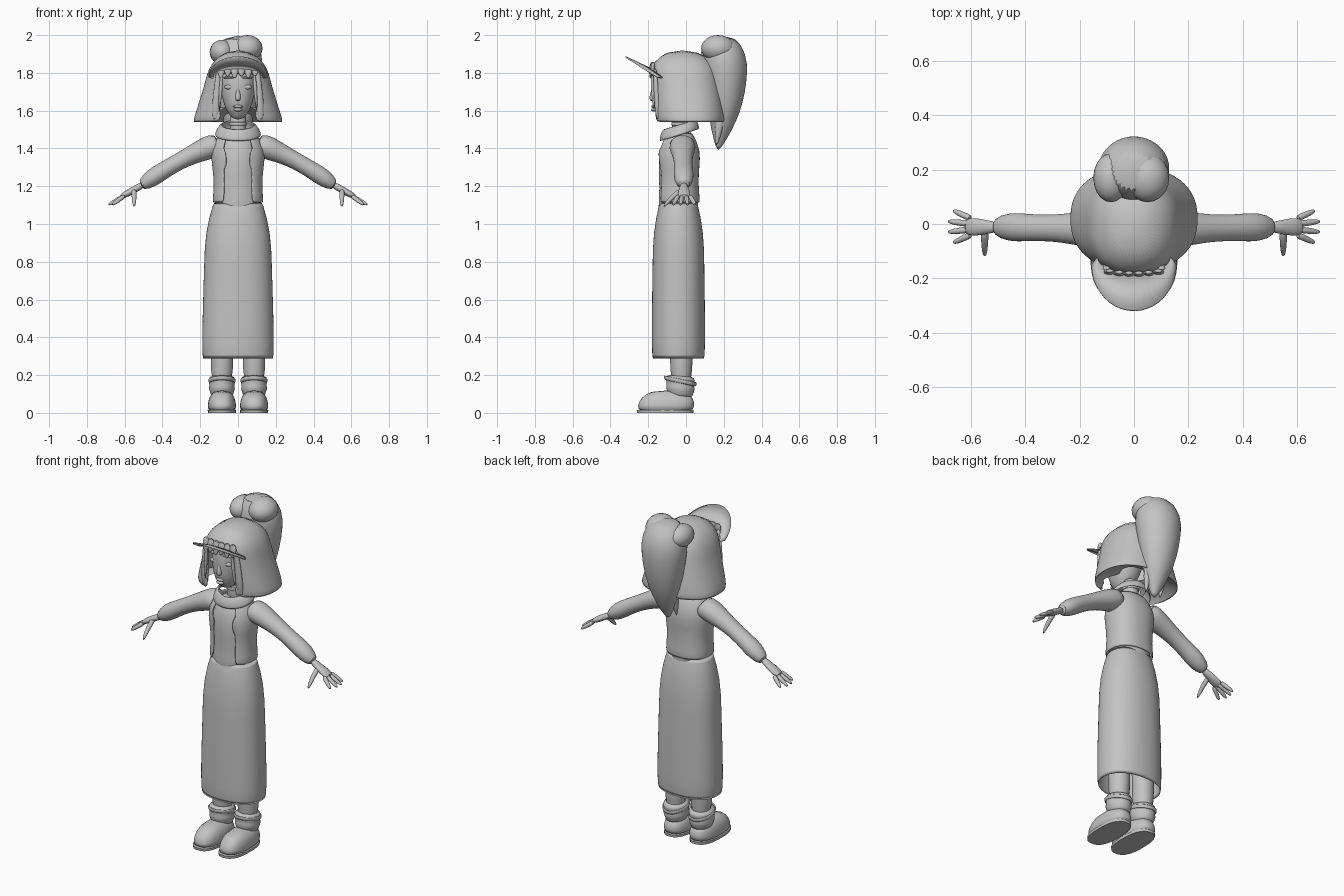
import bpy, bmesh, math
from mathutils import Vector

cube = bpy.data.objects.get("Cube")
if cube:
    bpy.data.objects.remove(cube, do_unlink=True)

GREY = (0.55, 0.55, 0.55, 1)
grey = bpy.data.materials.new("plain grey")
grey.use_nodes = True
grey.diffuse_color = GREY
grey.node_tree.nodes["Principled BSDF"].inputs["Base Color"].default_value = GREY


def finish(name, bm, subsurf=True, thickness=0):
    """Turn a bmesh into a smooth shaded object."""
    bmesh.ops.recalc_face_normals(bm, faces=bm.faces)
    mesh = bpy.data.meshes.new(name)
    bm.to_mesh(mesh)
    bm.free()
    mesh.materials.append(grey)
    part = bpy.data.objects.new(name, mesh)
    bpy.context.collection.objects.link(part)
    bpy.ops.object.select_all(action='DESELECT')
    part.select_set(True)
    bpy.context.view_layer.objects.active = part
    bpy.ops.object.shade_smooth_by_angle(angle=math.radians(50))
    if thickness:
        part.modifiers.new("thickness", 'SOLIDIFY').thickness = thickness
    if subsurf:
        smooth = part.modifiers.new("smooth", 'SUBSURF')
        smooth.levels = smooth.render_levels = 1


def signed_power(value, exponent):
    return math.copysign(abs(value) ** exponent, value)


def sweep(name, start, end, radii, depth=(1, 1), bend=(0, 0, 0), sides=24,
          power=2, tilt=0, caps=True, cut=None, **options):
    """Sweep evenly spaced rounded rings from start to end.

    Upright parts get level rings; depth scales each ring from front to back.
    """
    start, end, bend = Vector(start), Vector(end), Vector(bend)
    axis = end - start
    if abs(axis.z) > abs(axis.x) + abs(axis.y):
        axis = Vector((0, 0, 1))
    axis.normalize()
    across = Vector((0, 1, 0)) - axis * axis.y
    across.normalize()
    side = across.cross(axis)
    bm = bmesh.new()
    loops = []
    for i, radius in enumerate(radii):
        t = i / (len(radii) - 1)
        centre = start.lerp(end, t) + bend * math.sin(math.pi * t)
        ratio = depth[0] + (depth[1] - depth[0]) * t
        loop = []
        for k in range(sides):
            angle = math.tau * (k + 0.5) / sides
            u = radius * signed_power(math.cos(angle), 2 / power)
            v = radius * signed_power(math.sin(angle), 2 / power) * ratio
            rise = Vector((0, 0, tilt * v))
            loop.append(bm.verts.new(centre + side * u + across * v + rise))
        loops.append(loop)
    for low, high in zip(loops, loops[1:]):
        for k in range(sides):
            n = (k + 1) % sides
            bm.faces.new((low[k], low[n], high[n], high[k]))
    if caps:
        bm.faces.new(loops[0])
        bm.faces.new(loops[-1])
    if cut:
        doomed = [f for f in bm.faces if cut(f.calc_center_median())]
        bmesh.ops.delete(bm, geom=doomed, context='FACES')
    finish(name, bm, **options)


def ball(name, centre, size):
    bm = bmesh.new()
    bmesh.ops.create_uvsphere(bm, u_segments=20, v_segments=12, radius=1)
    bmesh.ops.scale(bm, vec=size, verts=bm.verts)
    bmesh.ops.translate(bm, vec=centre, verts=bm.verts)
    finish(name, bm, subsurf=False)


def jacket_opening(point):
    return point.y < -.05 and abs(point.x) < .07


def face_opening(point):
    return point.y < -.05 and abs(point.x) < .1 and point.z < 1.8


# Long hollow skirt, shirt, open jacket and collar
sweep("skirt", (0, -.04, .28), (0, -.04, 1.12), [.19, .19, .185, .18, .175, .13],
      depth=(.74, .78), power=2.2, sides=32, caps=False, thickness=.01)
sweep("shirt", (0, -.04, 1), (0, -.04, 1.5), [.14, .12, .12, .13, .07],
      depth=(.85, .85))
sweep("jacket", (0, -.04, 1.11), (0, -.04, 1.49), [.137, .126, .135, .15, .09],
      depth=(.85, .78), power=2.3, sides=40, caps=False, cut=jacket_opening,
      thickness=.012)
sweep("collar", (0, -.035, 1.47), (0, -.035, 1.53), [.125, .115, .09],
      depth=(.85, .95), tilt=.3, caps=False, thickness=.008)

# Neck, choker and head
sweep("neck", (0, -.03, 1.45), (0, -.03, 1.6), [.05, .042, .045])
sweep("choker", (0, -.03, 1.52), (0, -.03, 1.54), [.048, .048],
      caps=False, thickness=.006)
sweep("head", (0, -.1, 1.55), (0, -.05, 1.86), [.03, .07, .085, .095, .1, .08],
      depth=(1.2, 1.2), power=2.2)

# Facial features
sweep("nose", (0, -.175, 1.72), (0, -.18, 1.65), [.007, .01, .016, .012])
ball("upper_lip", (0, -.17, 1.622), (.026, .014, .008))
ball("lower_lip", (0, -.17, 1.605), (.023, .015, .009))

# Bell-shaped bob with a face opening
sweep("hair_bob", (0, -.02, 1.92), (0, .02, 1.54),
      [.06, .14, .165, .18, .2, .22, .24], depth=(1.25, .8), power=2.3,
      sides=44, cut=lambda p: face_opening(p) or p.z < 1.55, thickness=.012)
sweep("hair_underside", (0, .02, 1.54), (0, 0, 1.62), [.235, .19, .08],
      depth=(.8, .8), power=2.3, sides=44, caps=False, cut=face_opening)

# Fringe locks lying across the forehead
for i in range(6):
    x = (i - 2.5) * .036
    y = -.19 + x * x
    sweep(f"fringe_{i + 1}", (x, y + .01, 1.86), (x, y, 1.77 + i % 2 * .01),
          [.015, .023, .02, .006], depth=(.5, .5), sides=12)

# Full ponytail with rounded lobes and pointed ends
sweep("ponytail", (0, .19, 2), (0, .17, 1.39),
      [.08, .135, .13, .115, .095, .06, .01], depth=(.9, .9), bend=(0, .03, 0))
ball("ponytail_left_lobe", (.05, .17, 1.93), (.08, .09, .07))
ball("ponytail_right_lobe", (-.085, .17, 1.91), (.065, .09, .065))
for side, s in (("left", 1), ("right", -1)):
    sweep(f"{side}_ponytail_tip", (s * .05, .19, 1.6), (s * .05, .16, 1.41),
          [.03, .025, .003], sides=12)

# Upturned curved visor
bm = bmesh.new()
arcs = []
for i in range(21):
    angle = math.pi * (i / 20 - .5)
    s, c = math.sin(angle), math.cos(angle)
    inner = Vector((.135 * s, -.12 - .065 * c, 1.775 + .05 * c))
    outer = Vector((.157 * s, -.15 - .168 * c, 1.78 + .108 * c))
    arcs.append((bm.verts.new(inner), bm.verts.new(outer)))
for (a, b), (c, d) in zip(arcs, arcs[1:]):
    bm.faces.new((a, b, d, c))
finish("visor", bm, subsurf=False, thickness=.007)

# Paired parts
for side, s in (("left", 1), ("right", -1)):
    # Eyes and hair beside the face
    ball(f"{side}_eyelid", (s * .045, -.163, 1.725), (.027, .012, .013))
    ball(f"{side}_eyebrow", (s * .047, -.168, 1.775), (.033, .014, .006))
    sweep(f"{side}_face_lock", (s * .1, -.165, 1.83), (s * .12, -.145, 1.54),
          [.015, .02, .026, .016], depth=(.7, .7), sides=12)
    sweep(f"{side}_thin_lock", (s * .085, -.18, 1.8), (s * .1, -.17, 1.6),
          [.009, .011, .003], sides=12)

    # Sleeve gathered at the wrist
    sweep(f"{side}_sleeve", (s * .09, -.02, 1.43), (s * .52, -.01, 1.2),
          [.06, .065, .055, .047, .044, .046, .05, .028],
          depth=(1.1, 1.1), bend=(0, 0, .02))

    # Hand with four spread fingers and a thumb
    sweep(f"{side}_palm", (s * .5, -.012, 1.21), (s * .625, -.01, 1.14),
          [.02, .018, .019, .014], depth=(1, 2.3), sides=12)
    for i, finger in enumerate(("index", "middle", "ring", "little")):
        spread = i - 1.5
        reach = .69 - .01 * spread * spread
        sweep(f"{side}_{finger}_finger", (s * .6, -.01 + spread * .02, 1.15),
              (s * reach, -.01 + spread * .04, 1.1),
              [.013, .013, .012, .007], sides=8)
    sweep(f"{side}_thumb", (s * .55, -.02, 1.18), (s * .55, -.12, 1.09),
          [.016, .015, .013, .007], bend=(0, 0, .01), sides=8)

    # Leg and chunky boot
    x = s * .085
    sweep(f"{side}_leg", (x, -.025, .1), (x, -.025, .6), [.06, .06, .07])
    sweep(f"{side}_boot", (x, -.11, 0), (x, -.095, .12),
          [.075, .076, .07, .045], depth=(2, 2), power=2.5)
    sweep(f"{side}_sole", (x, -.11, 0), (x, -.11, .015), [.075, .076],
          depth=(2, 2), power=2.5, subsurf=False)
    sweep(f"{side}_boot_cuff", (x, -.03, .08), (x, -.03, .2),
          [.058, .06, .072, .064, .072, .066], depth=(1.1, 1.1), tilt=-.08)
    sweep(f"{side}_boot_strap", (x, -.03, .155), (x, -.03, .18), [.071, .074],
          depth=(1.2, 1.2), tilt=-.2, caps=False, thickness=.01)
